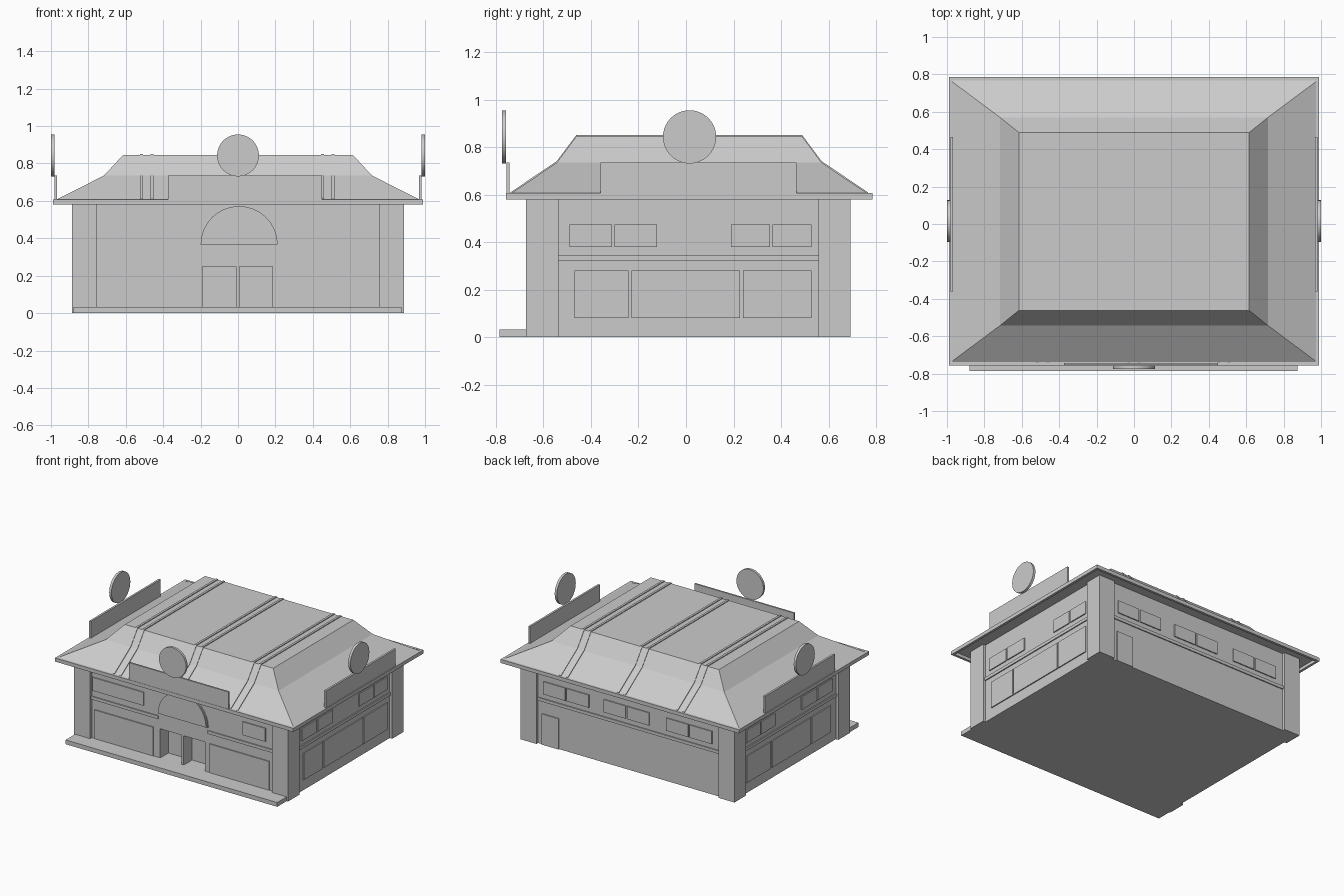
import bpy, bmesh
from math import cos, sin, pi, radians
from mathutils import Matrix, Vector

cube = bpy.data.objects.get("Cube")
if cube:
    bpy.data.objects.remove(cube, do_unlink=True)

grey = bpy.data.materials.new("plain grey")
grey.use_nodes = True
colour = (0.6, 0.6, 0.6, 1)
grey.diffuse_color = colour
grey.node_tree.nodes["Principled BSDF"].inputs["Base Color"].default_value = colour


def finish(name, bm):
    bmesh.ops.recalc_face_normals(bm, faces=bm.faces)
    mesh = bpy.data.meshes.new(name)
    bm.to_mesh(mesh)
    bm.free()
    mesh.materials.append(grey)
    ob = bpy.data.objects.new(name, mesh)
    bpy.context.collection.objects.link(ob)
    return ob


def add_box(bm, x, y, z):
    size = Vector((x[1] - x[0], y[1] - y[0], z[1] - z[0]))
    centre = Vector((sum(x), sum(y), sum(z))) / 2
    bmesh.ops.create_cube(bm, size=1, matrix=Matrix.Translation(centre) @ Matrix.Diagonal(size).to_4x4())


def box(name, x, y, z):
    bm = bmesh.new()
    add_box(bm, x, y, z)
    return finish(name, bm)


def prism(name, points, along):
    bm = bmesh.new()
    base = bm.faces.new([bm.verts.new(p) for p in points])
    cap = bmesh.ops.extrude_face_region(bm, geom=[base], use_keep_orig=True)["geom"]
    bmesh.ops.translate(bm, vec=along, verts=[v for v in cap if isinstance(v, bmesh.types.BMVert)])
    return finish(name, bm)


# Walls, slightly recessed between square corner posts
X, FRONT, BACK, TOP = 0.867, -0.653, 0.673, 0.605
walls = box("walls", (-X, X), (FRONT, BACK), (0, TOP))
for x in ((-0.887, -0.755), (0.755, 0.887)):
    for y in ((-0.673, -0.537), (0.558, 0.693)):
        box("corner_post", x, y, (0, TOP))

# Two recessed doorways
bm = bmesh.new()
for x in ((-0.19, -0.012), (0.007, 0.185)):
    add_box(bm, x, (FRONT - 0.1, FRONT + 0.1), (0.03, 0.25))
cutter = finish("doorway_cutter", bm)
cutter.hide_render = True
cut = walls.modifiers.new("doorways", "BOOLEAN")
cut.object = cutter
cut.solver = "EXACT"
bpy.context.view_layer.objects.active = walls
bpy.ops.object.modifier_apply(modifier=cut.name)
bpy.data.objects.remove(cutter, do_unlink=True)

box("front_step", (-0.88, 0.875), (-0.785, FRONT + 0.005), (0, 0.032))

# Half-round panel over the doors, with a raised centre
for name, radius, low, out in (("arch_frame", 0.206, 0.366, 0.01), ("arch_panel", 0.197, 0.373, 0.016)):
    prism(name, [(0.006 + radius * cos(k * pi / 16), FRONT - out, low + radius * sin(k * pi / 16))
                 for k in range(17)], (0, out + 0.002, 0))


# Thin wall plates, given by the wall side, the span along it and the height
def plate(name, side, span, z):
    wall = {"front": FRONT, "back": BACK, "left": X, "right": -X}[side]
    sign = 1 if wall > 0 else -1
    depth = sorted((wall - sign * 0.001, wall + sign * 0.008))
    if side in ("front", "back"):
        box(name, span, depth, z)
    else:
        box(name, depth, span, z)


HIGH, LOW, BELT = (0.38, 0.475), (0.08, 0.28), (0.322, 0.345)


def panes(side, start, end, count, z):
    step = (end - start) / count
    for k in range(count):
        plate(f"{side}_window", side, (start + k * step, start + (k + 1) * step - 0.012), z)


for side in ("left", "right"):
    plate(side + "_belt", side, (-0.537, 0.558), BELT)
    panes(side, -0.49, -0.11, 2, HIGH)
    panes(side, 0.19, 0.54, 2, HIGH)
    panes(side, -0.47, -0.23, 1, LOW)
    panes(side, -0.23, 0.24, 1, LOW)
    panes(side, 0.24, 0.54, 1, LOW)
for start in (0.33, -0.17, -0.69):
    panes("back", start, start + 0.39, 2, HIGH)
plate("back_belt", "back", (-0.755, 0.755), BELT)
plate("back_door", "back", (0.58, 0.72), (0, 0.23))
for start, end in ((-0.745, -0.31), (0.5, 0.7)):
    panes("front", start, end, 1, (0.39, 0.49))
for start, end in ((-0.73, -0.23), (0.225, 0.73)):
    panes("front", start, end, 1, (0.035, 0.25))
for span in ((-0.755, -0.2), (0.21, 0.755)):
    plate("front_belt", "front", span, BELT)

# Eave: a thin lip around the foot of the roof
EX, EY, LIP = 0.988, (-0.757, 0.785), (0.58, 0.607)
for s in (-1, 1):
    box("eave_side", sorted((s * EX, s * (EX - 0.018))), EY, LIP)
for y in ((EY[0], EY[0] + 0.018), (EY[1] - 0.018, EY[1])):
    box("eave_edge", (-EX + 0.018, EX - 0.018), y, LIP)

# Two-pitch hipped roof
CY = 0.0135
rings = [(0.98, 0.753, 0.603), (0.717, 0.557, 0.735), (0.615, 0.475, 0.845)]
bm = bmesh.new()
loops = [[bm.verts.new((sx * x, CY + sy * y, z)) for sx, sy in ((1, 1), (-1, 1), (-1, -1), (1, -1))]
         for x, y, z in rings]
for low, high in zip(loops, loops[1:]):
    for k in range(4):
        n = (k + 1) % 4
        bm.faces.new((low[k], low[n], high[n], high[k]))
bm.faces.new(loops[-1])
bm.faces.new(loops[0][::-1])
finish("roof", bm)

# Paired ribs running over the roof from front to back
path = [(CY - y, z) for _, y, z in rings] + [(CY + y, z) for _, y, z in rings[::-1]]
section = [(y, z - 0.005) for y, z in path] + [(y, z + 0.006) for y, z in path[::-1]]
for pair in (-0.488, 0, 0.48):
    for offset in (-0.028, 0.028):
        x = pair + offset
        prism("roof_rib", [(x - 0.008, y, z) for y, z in section], (0.016, 0, 0))


# Sign boards with round discs on three eaves
def disc(name, centre, axis):
    bm = bmesh.new()
    turn = Matrix.Rotation(pi / 2, 4, axis)
    bmesh.ops.create_cone(bm, cap_ends=True, segments=40, radius1=0.112, radius2=0.112, depth=0.018,
                          matrix=Matrix.Translation(centre) @ turn)
    ob = finish(name, bm)
    bpy.ops.object.select_all(action="DESELECT")
    ob.select_set(True)
    bpy.context.view_layer.objects.active = ob
    bpy.ops.object.shade_smooth_by_angle(angle=radians(30))


SIGN = (0.605, 0.735)
box("front_sign_board", (-0.375, 0.45), (-0.755, -0.742), SIGN)
disc("front_sign_disc", (0, -0.766, 0.843), "X")
for name, s in (("left", 1), ("right", -1)):
    box(name + "_sign_board", sorted((s * 0.967, s * 0.982)), (-0.36, 0.465), SIGN)
    disc(name + "_sign_disc", (s * 0.991, 0.015, 0.843), "Y")
